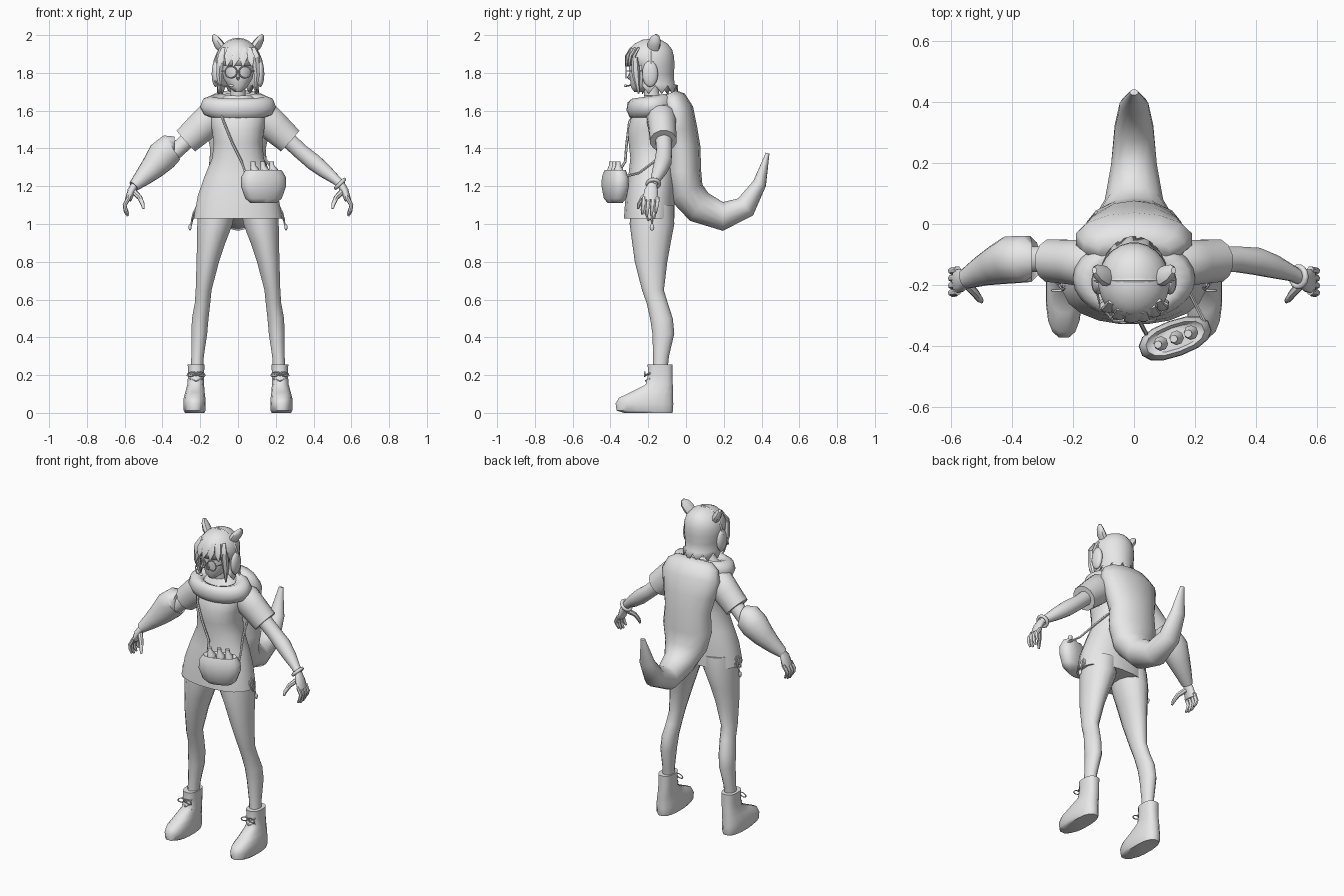
import bpy, bmesh, math
from mathutils import Vector, Matrix

grey = bpy.data.materials.new("plain_grey")
grey.diffuse_color = (0.8, 0.8, 0.8, 1)


def finish(name, bm, angle=50):
    bmesh.ops.recalc_face_normals(bm, faces=bm.faces)
    me = bpy.data.meshes.new(name)
    bm.to_mesh(me)
    bm.free()
    me.materials.append(grey)
    ob = bpy.data.objects.new(name, me)
    bpy.context.collection.objects.link(ob)
    bpy.ops.object.select_all(action='DESELECT')
    ob.select_set(True)
    bpy.context.view_layer.objects.active = ob
    bpy.ops.object.shade_smooth_by_angle(angle=math.radians(angle))
    return ob


def skin(rings, ref=(1, 0, 0), n=12, flat=False, p=1.0):
    """Skin oval rings (x, y, z, half width along ref, half depth) along a path."""
    bm = bmesh.new()
    pts = [Vector(r[:3]) for r in rings]
    loops = []
    for i, r in enumerate(rings):
        t = pts[min(i + 1, len(pts) - 1)] - pts[max(i - 1, 0)]
        t = Vector((0, 0, 1)) if flat else t.normalized()
        u = Vector(ref)
        u = (u - t * u.dot(t)).normalized()
        v = t.cross(u)
        ring = []
        for k in range(n):
            a = math.tau * (k + 0.5) / n
            c, s = math.cos(a), math.sin(a)
            c, s = (math.copysign(abs(q) ** p, q) for q in (c, s))
            ring.append(bm.verts.new(pts[i] + u * c * r[3] + v * s * r[-1]))
        loops.append(ring)
    for a, b in zip(loops, loops[1:]):
        for k in range(n):
            bm.faces.new((a[k], a[(k + 1) % n], b[(k + 1) % n], b[k]))
    bm.faces.new(loops[0][::-1])
    bm.faces.new(loops[-1])
    return bm


def loft(name, rings, **kw):
    return finish(name, skin(rings, **kw))


def stack(name, rows, **kw):
    """Horizontal rings given as (z, x, y, half width, half depth)."""
    return loft(name, [(x, y, z, a, b) for z, x, y, a, b in rows], flat=True, **kw)


def wire(name, pts, r=0.005, n=6, ref=(0.3, 0.9, 0.2)):
    return loft(name, [(*q, r, r) for q in pts], ref=ref, n=n)


def ball(name, loc, size, rot=(0, 0, 0)):
    bm = bmesh.new()
    bmesh.ops.create_uvsphere(bm, u_segments=14, v_segments=8, radius=1)
    ob = finish(name, bm)
    ob.location, ob.scale, ob.rotation_euler = loc, size, rot
    return ob


def ring(name, loc, R, r, rot=(0, 0, 0), scale=(1, 1, 1), seg=20):
    bpy.ops.mesh.primitive_torus_add(location=loc, rotation=rot, major_radius=R, minor_radius=r,
                                     major_segments=seg, minor_segments=8)
    ob = bpy.context.object
    ob.name, ob.scale = name, scale
    ob.data.materials.append(grey)
    bpy.ops.object.shade_smooth_by_angle(angle=math.radians(60))
    return ob


# tunic
stack("tunic", [(1.03, 0, -.195, .237, .135), (1.15, 0, -.19, .215, .132), (1.25, 0, -.182, .18, .125),
                (1.35, 0, -.178, .138, .118), (1.43, 0, -.18, .13, .125), (1.5, 0, -.18, .14, .128),
                (1.57, 0, -.165, .15, .125), (1.63, 0, -.15, .13, .1), (1.68, 0, -.15, .07, .07)], n=20, p=.9)
stack("neck", [(1.6, 0, -.17, .045, .045), (1.75, 0, -.19, .038, .04)])

# hood cape running down the back into the tail
loft("cape_and_tail", [(0, y, z, w, d) for y, z, w, d in [
    (-.09, 1.69, .12, .04), (-.075, 1.66, .17, .075), (-.05, 1.6, .195, .09), (-.035, 1.5, .175, .095),
    (-.02, 1.4, .15, .097), (-.015, 1.28, .16, .095), (.0, 1.17, .135, .095), (.07, 1.09, .098, .088),
    (.195, 1.04, .077, .076), (.315, 1.09, .065, .06), (.39, 1.215, .048, .036), (.432, 1.375, .014, .01)]], n=14)

# thick collar
ring("collar", (0, -.18, 1.622), .145, .056, rot=(math.radians(8), 0, 0), scale=(1, .68, 1), seg=24)

# head and face
stack("face", [(1.7, 0, -.25, .02, .025), (1.725, 0, -.235, .05, .058), (1.77, 0, -.21, .078, .088),
               (1.83, 0, -.2, .09, .105), (1.9, 0, -.19, .09, .1)], n=16)
loft("nose", [(0, -.292, 1.8, .006, .006), (0, -.304, 1.775, .01, .01), (0, -.292, 1.765, .006, .006)], n=6)

# hair shell: open at the face, ragged lower edge
hair = skin([(0, y, z, a, b) for z, y, a, b in [
    (1.69, -.18, .112, .14), (1.74, -.182, .102, .122), (1.79, -.185, .11, .122), (1.84, -.188, .117, .128),
    (1.885, -.19, .117, .128), (1.925, -.188, .103, .115), (1.955, -.185, .075, .088),
    (1.975, -.183, .04, .05), (1.98, -.183, .01, .012)]], flat=True, n=24)
hair.verts.ensure_lookup_table()
for k in range(0, 24, 2):
    hair.verts[k].co.z += .045
gone = [f for f in hair.faces if (f.calc_center_median().z < 1.86 and f.calc_center_median().y < -.235)
        or len(f.verts) > 4 and f.calc_center_median().z < 1.8]
bmesh.ops.delete(hair, geom=gone, context='FACES')
shell = finish("hair", hair)
thick = shell.modifiers.new("thickness", 'SOLIDIFY')
thick.thickness = .008

# fringe locks
for i, (x, tip) in enumerate([(-.085, -.1), (-.05, -.06), (-.01, -.025), (.03, .025), (.065, .075), (.09, .1)]):
    y = -.19 - .125 * math.sqrt(1 - (x / .125) ** 2)
    loft("fringe_lock_%d" % i, [(x * .8, y + .025, 1.93, .02, .008), (x, y, 1.885, .026, .01),
                                (tip, y - .004, 1.835, .004, .004)], n=6)

for s, side in ((1, "left"), (-1, "right")):
    # side lock, animal ear, headphone cup
    loft(side + "_side_lock", [(s * .092, -.27, 1.88, .022, .02), (s * .1, -.265, 1.79, .018, .022),
                               (s * .09, -.25, 1.69, .004, .005)], n=6)
    loft(side + "_ear", [(s * .075, -.175, 1.915, .03, .022), (s * .1, -.17, 1.95, .036, .025),
                         (s * .12, -.16, 1.98, .03, .018), (s * .13, -.152, 2.0, .012, .008)], ref=(.4 * s, .9, 0), n=8)
    ball(side + "_headphone_cup", (s * .118, -.19, 1.795), (.022, .042, .07))
    # round spectacles
    ring(side + "_lens_rim", (s * .037, -.318, 1.805), .031, .0035, rot=(math.pi / 2, 0, 0))
    wire(side + "_spectacle_arm", [(s * .068, -.317, 1.81), (s * .105, -.23, 1.81)], .003)

    # leg
    stack(side + "_leg", [(z, s * x, y, a, b) for z, x, y, a, b in [
        (1.1, .11, -.18, .1, .115), (1.0, .122, -.18, .096, .118), (.9, .142, -.183, .077, .102),
        (.8, .16, -.185, .061, .086), (.65, .182, -.175, .043, .058), (.58, .188, -.152, .042, .056),
        (.5, .2, -.13, .045, .06), (.42, .205, -.12, .043, .058), (.3, .214, -.132, .034, .042),
        (.22, .218, -.137, .033, .038)]], n=14)
    # boot with sole and laces
    stack(side + "_boot", [(z, s * x, y, a, b) for z, x, y, a, b in [
        (0, .229, -.2, .052, .13), (.012, .23, -.218, .058, .152), (.05, .23, -.22, .06, .155),
        (.08, .23, -.212, .058, .145), (.11, .228, -.18, .052, .113), (.15, .224, -.142, .045, .073),
        (.2, .222, -.136, .043, .066), (.255, .222, -.137, .045, .067)]], n=16, p=.8)
    for j, z in enumerate((.14, .17, .2)):
        wire(side + "_lace_%d" % j, [(s * .19, -.19, z + .01), (s * .222, -.213, z), (s * .255, -.19, z + .01)], .005)
    for d in (-1, 1):
        ring(side + "_bow_loop", (s * .222 + d * .025, -.218, .205), .02, .004,
             rot=(math.pi / 2, d * .3, 0), scale=(1.1, .6, 1), seg=10)

    # short sleeve and arm
    loft(side + "_sleeve", [(s * x, y, z, a, b) for x, y, z, a, b in [
        (.1, -.135, 1.59, .07, .06), (.145, -.13, 1.56, .08, .088), (.2, -.125, 1.508, .075, .085),
        (.275, -.12, 1.44, .072, .076)]], ref=(0, 1, 0))
    loft(side + "_arm", [(s * x, y, z, r, r) for x, y, z, r in [
        (.24, -.12, 1.47, .045), (.33, -.115, 1.385, .043), (.4, -.122, 1.328, .046), (.46, -.14, 1.28, .039),
        (.52, -.163, 1.232, .026), (.55, -.178, 1.205, .023)]], ref=(0, 1, 0))
    # hand
    loft(side + "_palm", [(s * .545, -.176, 1.21, .024, .021), (s * .565, -.185, 1.175, .038, .021),
                          (s * .582, -.188, 1.125, .042, .017)], ref=(0, 1, 0), n=10)
    for k in range(4):
        y, low = -.222 + .024 * k, (.01, 0, .003, .016)[k]
        loft(side + "_finger_%d" % k, [(s * .578, y, 1.14, .012, .012), (s * .6, y - .004, 1.1, .011, .011),
                                       (s * .595, y - .008, 1.065 + low, .01, .01),
                                       (s * .583, y - .01, 1.042 + low, .006, .006)], ref=(0, 1, 0), n=7)
    loft(side + "_thumb", [(s * .55, -.195, 1.17, .016, .016), (s * .52, -.228, 1.14, .014, .014),
                           (s * .505, -.248, 1.105, .011, .011), (s * .5, -.255, 1.08, .006, .006)],
         ref=(0, 1, 0), n=7)
    # hanging cord at the hip
    wire(side + "_hip_cord", [(s * .2, -.18, 1.13), (s * .225, -.185, 1.08), (s * .24, -.18, 1.03), (s * .25, -.18, .99)])
    wire(side + "_hip_cord_loop", [(s * .2, -.19, 1.12), (s * .235, -.215, 1.06), (s * .245, -.2, 1.02),
                                   (s * .235, -.165, 1.03), (s * .215, -.17, 1.1)])
    ball(side + "_cord_end", (s * .254, -.18, .983), (.008, .012, .018))

# spectacle bridge, headband and microphone
wire("spectacle_bridge", [(-.008, -.319, 1.81), (.008, -.319, 1.81)], .003)
wire("headband", [(.13 * math.cos(a), -.185, 1.8 + .178 * math.sin(a))
                  for a in [math.pi * i / 16 for i in range(17)]], .008, ref=(0, 1, 0))
wire("microphone_arm", [(-.125, -.21, 1.76), (-.11, -.27, 1.74), (-.07, -.315, 1.73), (-.04, -.322, 1.732)], .004)
ball("microphone_tip", (-.035, -.32, 1.732), (.013, .008, .008))

# puffed forearm sleeve on one arm, bracelet on the other
loft("puffed_sleeve", [(-.335, -.115, 1.405, .06, .06), (-.35, -.115, 1.405, .078, .08), (-.4, -.117, 1.36, .08, .086),
                       (-.45, -.135, 1.3, .066, .068), (-.5, -.155, 1.25, .05, .05), (-.552, -.18, 1.2, .034, .03)],
     ref=(0, 1, 0))
ring("bracelet", (.54, -.173, 1.213), .032, .01, rot=(0, math.radians(135), 0), seg=14)

# tilted shoulder pouch with small bottles
turn = Matrix.Translation((.135, -.375, 0)) @ Matrix.Rotation(math.radians(20), 4, 'Z')
pouch = [stack("pouch", [(1.11, 0, 0, .07, .03), (1.135, 0, 0, .1, .05), (1.2, 0, 0, .124, .06),
                         (1.25, 0, 0, .122, .058), (1.285, 0, 0, .1, .045), (1.27, 0, 0, .085, .035)], n=14, p=.85)]
for k, x in enumerate((-.05, .005, .055)):
    pouch.append(stack("bottle_%d" % k, [(1.25, x, 0, .024, .024), (1.29, x, 0, .024, .024),
                                         (1.31, x - .008, 0, .013, .013), (1.33, x - .01, 0, .013, .013)], n=8))
for ob in pouch:
    ob.matrix_world = turn

# strap across the chest and around the hip
wire("chest_strap", [(.04, -.36, 1.27), (.02, -.322, 1.33), (-.03, -.314, 1.43), (-.075, -.3, 1.54), (-.1, -.25, 1.62)], .007)
wire("hip_strap", [(.235, -.33, 1.25), (.195, -.25, 1.27), (.155, -.17, 1.33), (.12, -.08, 1.38)], .007)
